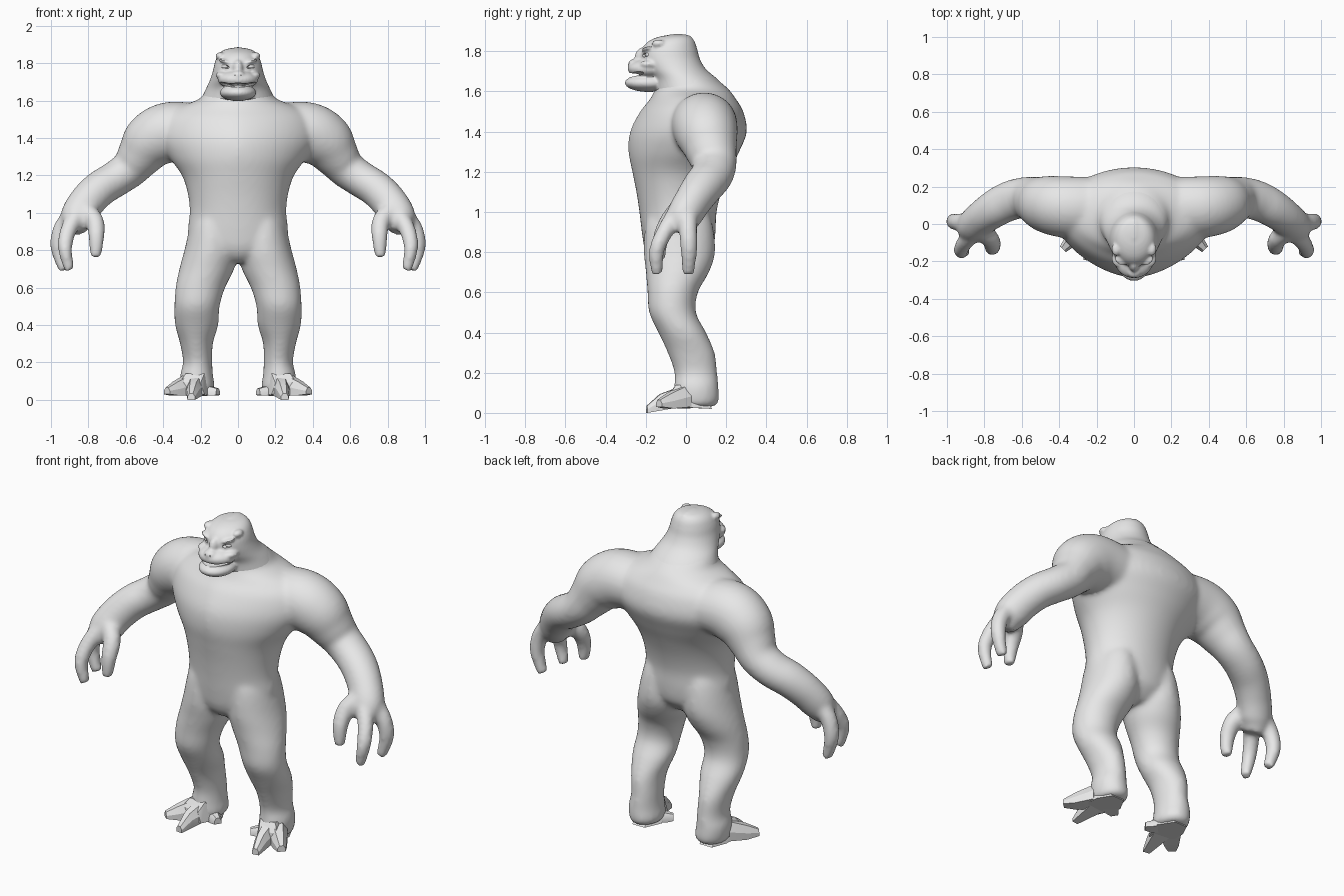
import bpy, bmesh, math
from mathutils import Vector, Matrix

skin = bpy.data.materials.new("grey skin")
skin.diffuse_color = (0.8, 0.8, 0.8, 1)


def spline(rows, steps=5):
    """Catmull-Rom through rows of numbers."""
    out = []
    for i in range(len(rows) - 1):
        p0, p1, p2, p3 = (rows[min(max(k, 0), len(rows) - 1)] for k in range(i - 1, i + 3))
        for s in range(steps):
            t = s / steps
            out.append([0.5 * (2 * b + (c - a) * t + (2 * a - 5 * b + 4 * c - d) * t * t
                               + (3 * b - a - 3 * c + d) * t ** 3)
                        for a, b, c, d in zip(p0, p1, p2, p3)])
    return out + [list(rows[-1])]


def tube(bm, rows, flat=False, n=28):
    """Closed loft of ellipses; a row is x, y, z, radius across, radius in depth (, front roundness)."""
    rows = spline(rows)
    rings = []
    for i, (x, y, z, ra, rb, *e) in enumerate(rows):
        u, v = Vector((1, 0, 0)), Vector((0, 1, 0))
        if not flat:
            a, b = rows[max(i - 1, 0)], rows[min(i + 1, len(rows) - 1)]
            t = (Vector(b[:3]) - Vector(a[:3])).normalized()
            u = t.cross(v).normalized()
            v = u.cross(t).normalized()
        ring = []
        for k in range(n):
            c, s = math.cos(k * math.tau / n), math.sin(k * math.tau / n)
            p = 2 / e[0] if e and s < 0 else 1
            ring.append(bm.verts.new(Vector((x, y, z)) + u * ra * math.copysign(abs(c) ** p, c)
                                     + v * rb * math.copysign(abs(s) ** p, s)))
        rings.append(ring)
    for r, q in zip(rings, rings[1:]):
        for k in range(n):
            bm.faces.new((r[k], r[(k + 1) % n], q[(k + 1) % n], q[k]))
    bm.faces.new(rings[0][::-1])
    bm.faces.new(rings[-1])


def ball(bm, c, r, tilt=0, seg=32):
    m = Matrix.Translation(c) @ Matrix.Rotation(tilt, 4, 'Y') @ Matrix.Diagonal((*r, 1))
    bmesh.ops.create_uvsphere(bm, u_segments=seg, v_segments=seg // 2, radius=1, matrix=m)


def hull(bm, pts):
    vs = [bm.verts.new(p) for p in pts]
    res = bmesh.ops.convex_hull(bm, input=vs)
    dead = set(res["geom_interior"]) | set(res["geom_unused"])
    bmesh.ops.delete(bm, geom=[g for g in dead if isinstance(g, bmesh.types.BMVert)], context='VERTS')


def make(name, bm):
    bmesh.ops.recalc_face_normals(bm, faces=bm.faces)
    me = bpy.data.meshes.new(name)
    bm.to_mesh(me)
    bm.free()
    ob = bpy.data.objects.new(name, me)
    bpy.context.collection.objects.link(ob)
    me.materials.append(skin)
    return ob


def activate(ob):
    bpy.ops.object.select_all(action='DESELECT')
    ob.select_set(True)
    bpy.context.view_layer.objects.active = ob


def fuse(ob, voxel, rounds):
    """Melt overlapping volumes into one smooth skin."""
    activate(ob)
    m = ob.modifiers.new("fuse", 'REMESH')
    m.mode, m.voxel_size = 'VOXEL', voxel
    s = ob.modifiers.new("soften", 'SMOOTH')
    s.factor, s.iterations = 0.5, rounds
    for name in ("fuse", "soften"):
        bpy.ops.object.modifier_apply(modifier=name)


def smooth(ob, angle):
    activate(ob)
    bpy.ops.object.shade_smooth_by_angle(angle=math.radians(angle))


def stack(rows):
    """Centred level rings from z, front, back, half width, front roundness."""
    return [(0, (f + b) / 2, z, w, (b - f) / 2, e) for z, f, b, w, e in rows]


# torso and neck
body = bmesh.new()
torso = [(0.735, -0.15, 0.06, 0.05, 2), (0.77, -0.185, 0.1, 0.16, 2), (0.82, -0.207, 0.135, 0.24, 2),
         (0.9, -0.22, 0.147, 0.268, 2), (1.0, -0.232, 0.152, 0.258, 2), (1.1, -0.247, 0.177, 0.268, 2),
         (1.2, -0.267, 0.217, 0.30, 1.9), (1.3, -0.286, 0.265, 0.37, 1.7), (1.4, -0.278, 0.303, 0.42, 1.6),
         (1.5, -0.228, 0.285, 0.40, 1.65), (1.56, -0.18, 0.25, 0.33, 1.7), (1.61, -0.155, 0.213, 0.205, 2),
         (1.66, -0.14, 0.155, 0.172, 2), (1.72, -0.13, 0.08, 0.13, 2)]
tube(body, stack(torso), flat=True, n=56)

# legs: z, inner, outer, front, back
leg = [(1.06, 0.05, 0.2, -0.15, 0.08), (0.95, 0.02, 0.25, -0.2, 0.13), (0.8, 0.0, 0.287, -0.21, 0.145),
       (0.7, 0.02, 0.314, -0.2, 0.115), (0.6, 0.068, 0.334, -0.192, 0.06), (0.5, 0.098, 0.34, -0.184, 0.05),
       (0.4, 0.105, 0.337, -0.138, 0.1), (0.3, 0.134, 0.31, -0.092, 0.143), (0.2, 0.137, 0.294, -0.058, 0.156),
       (0.13, 0.133, 0.31, -0.06, 0.162), (0.06, 0.125, 0.305, -0.06, 0.165), (0.03, 0.15, 0.29, -0.03, 0.14)]
arm = [(0.15, 0.09, 1.43, 0.14, 0.16), (0.35, 0.09, 1.435, 0.16, 0.165), (0.46, 0.105, 1.385, 0.155, 0.155),
       (0.525, 0.125, 1.305, 0.125, 0.13), (0.58, 0.14, 1.235, 0.103, 0.112), (0.66, 0.125, 1.178, 0.097, 0.107),
       (0.74, 0.085, 1.127, 0.097, 0.102), (0.81, 0.035, 1.055, 0.097, 0.093), (0.86, -0.015, 0.97, 0.092, 0.086),
       (0.87, -0.045, 0.9, 0.055, 0.06)]
fingers = [[(0.85, -0.04, 1.0, 0.05, 0.05), (0.905, -0.1, 0.91, 0.045, 0.043),
            (0.925, -0.145, 0.81, 0.039, 0.039), (0.9, -0.145, 0.692, 0.027, 0.03)],
           [(0.88, 0.01, 1.0, 0.05, 0.05), (0.945, 0.01, 0.91, 0.046, 0.046),
            (0.963, 0.015, 0.81, 0.04, 0.042), (0.93, 0.01, 0.692, 0.028, 0.032)],
           [(0.83, -0.03, 1.02, 0.05, 0.05), (0.768, -0.08, 0.96, 0.05, 0.048),
            (0.757, -0.125, 0.87, 0.043, 0.041), (0.762, -0.135, 0.762, 0.029, 0.031)]]
for s in (1, -1):
    tube(body, [(s * (i + o) / 2, (f + b) / 2, z, (o - i) / 2, (b - f) / 2) for z, i, o, f, b in leg], flat=True)
    for path in [arm] + fingers:
        tube(body, [(s * p[0], *p[1:]) for p in path])
body = make("body", body)
fuse(body, 0.013, 12)
smooth(body, 60)

# head: skull running into the neck, muzzle, jaw, crest, brows, cheeks, nose
head = bmesh.new()
skull = [(1.6, -0.155, 0.215, 0.2, 2), (1.66, -0.165, 0.158, 0.173, 2), (1.71, -0.2, 0.1, 0.15, 2),
         (1.76, -0.225, 0.07, 0.134, 2), (1.81, -0.22, 0.056, 0.122, 2), (1.85, -0.185, 0.042, 0.102, 2),
         (1.873, -0.13, 0.02, 0.07, 2), (1.882, -0.07, -0.02, 0.025, 2)]
tube(head, stack(skull), flat=True, n=40)
ball(head, (0, -0.185, 1.712), (0.108, 0.105, 0.052))
ball(head, (0, -0.185, 1.642), (0.098, 0.12, 0.045))
ball(head, (0, -0.255, 1.735), (0.038, 0.034, 0.026))
ball(head, (0, -0.21, 1.77), (0.03, 0.045, 0.05))
ball(head, (0, -0.04, 1.868), (0.035, 0.07, 0.018))
for s in (1, -1):
    ball(head, (s * 0.095, -0.135, 1.838), (0.025, 0.035, 0.02))
    ball(head, (s * 0.06, -0.185, 1.806), (0.045, 0.036, 0.012), tilt=-s * 0.3)
    ball(head, (s * 0.085, -0.185, 1.735), (0.035, 0.045, 0.02))
head = make("head", head)
fuse(head, 0.007, 6)

# mouth, eye sockets and nostrils cut from the head
cut = bmesh.new()
ball(cut, (0, -0.28, 1.682), (0.07, 0.05, 0.011))
for s in (1, -1):
    ball(cut, (s * 0.066, -0.25, 1.687), (0.05, 0.05, 0.008), tilt=-s * 0.2)
    ball(cut, (s * 0.07, -0.212, 1.782), (0.024, 0.022, 0.01), tilt=-s * 0.25)
    ball(cut, (s * 0.017, -0.29, 1.738), (0.006, 0.012, 0.005), seg=12)
cut = make("face_cutter", cut)
fuse(cut, 0.0035, 1)
activate(head)
m = head.modifiers.new("carve", 'BOOLEAN')
m.operation, m.object, m.solver = 'DIFFERENCE', cut, 'EXACT'
bpy.ops.object.modifier_apply(modifier="carve")
bpy.data.objects.remove(cut)
smooth(head, 40)

# eyes
for s, side in ((1, "left"), (-1, "right")):
    bm = bmesh.new()
    ball(bm, (s * 0.069, -0.186, 1.782), (0.02, 0.018, 0.013), seg=16)
    smooth(make(side + "_eye", bm), 60)

# feet: faceted instep and three splayed toes: root, tip, half width, tip height, root top
toes = [((0.265, -0.01), (0.38, -0.135), 0.055, 0.03, 0.135), ((0.225, -0.03), (0.25, -0.195), 0.05, 0.0, 0.13),
        ((0.19, 0.02), (0.107, -0.035), 0.05, 0.025, 0.085)]
for s, side in ((1, "left"), (-1, "right")):
    bm = bmesh.new()
    hull(bm, [(s * x, y, z) for x, y, z in [
        (0.18, -0.05, 0.14), (0.28, -0.05, 0.14), (0.19, 0.05, 0.14), (0.27, 0.05, 0.14),
        (0.18, 0.13, 0.02), (0.26, 0.13, 0.02), (0.13, 0.04, 0.025), (0.3, 0.05, 0.025),
        (0.18, -0.09, 0.03), (0.31, -0.09, 0.03), (0.2, -0.09, 0.09), (0.31, -0.08, 0.095)]])
    for root, tip, w, low, top in toes:
        a, b = Vector(root), Vector(tip)
        d = (b - a).normalized()
        n = Vector((-d.y, d.x))
        mid = a.lerp(b, 0.6)
        pts = []
        for c, half, lo, hi in ((a, w, 0.03, top), (mid, w * 0.7, 0.022, top * 0.72), (b, w * 0.4, low, low + 0.035)):
            for e in (1, -1):
                q, r = c + n * half * e, c + n * half * 0.5 * e
                pts += [(s * q.x, q.y, lo), (s * q.x, q.y, (lo + hi) / 2), (s * r.x, r.y, hi)]
        hull(bm, pts)
    smooth(make(side + "_foot", bm), 25)
